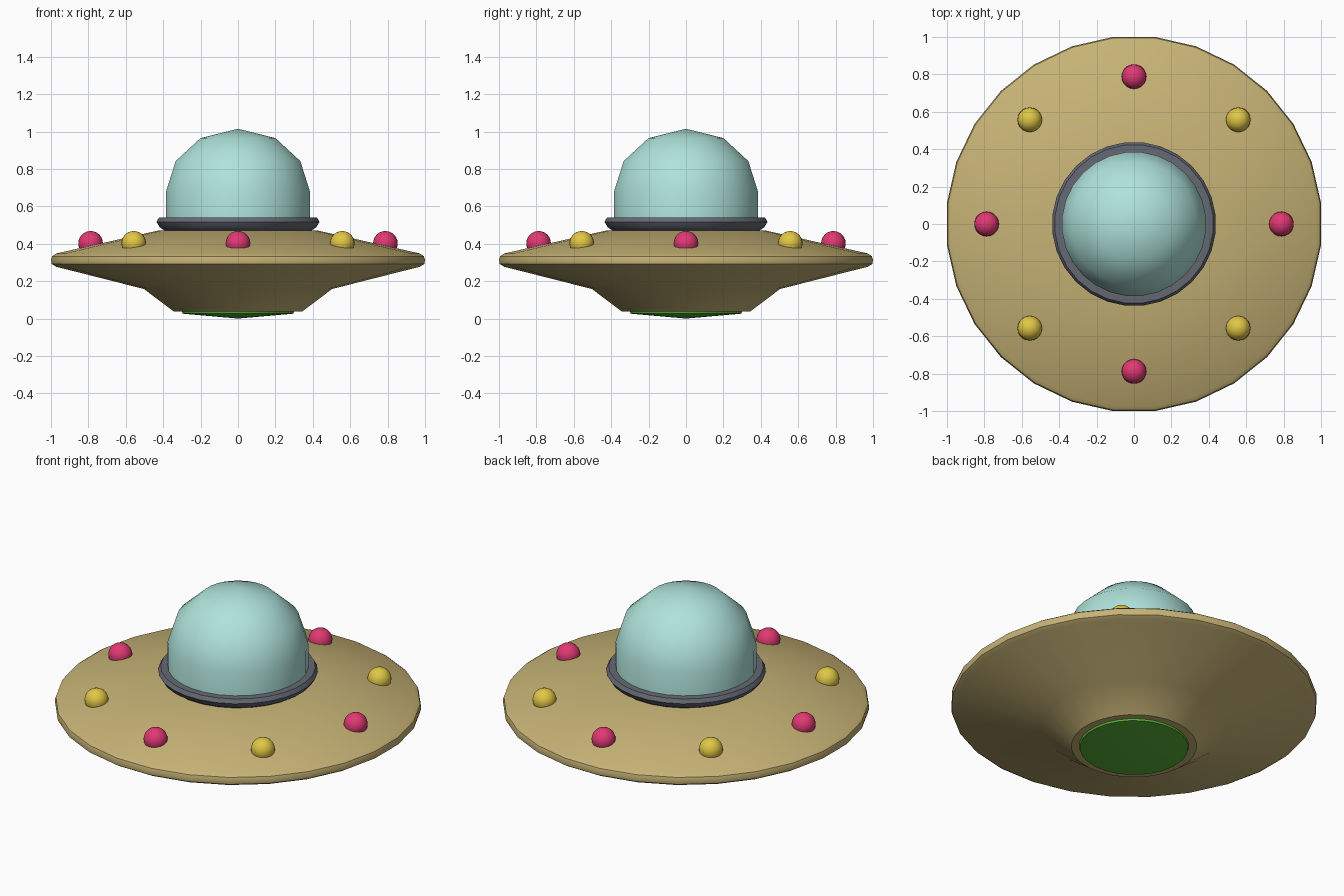
import bpy, bmesh, math

if "Cube" in bpy.data.objects:
    bpy.data.objects.remove(bpy.data.objects["Cube"])

SIDES = 28
HALF = math.pi / SIDES


def material(name, rgb):
    m = bpy.data.materials.new(name)
    m.diffuse_color = (*rgb, 1)
    m.use_nodes = True
    m.node_tree.nodes["Principled BSDF"].inputs["Base Color"].default_value = m.diffuse_color
    return m


GOLD = material("gold_hull", (0.57, 0.45, 0.18))
MINT = material("mint_glass", (0.43, 0.77, 0.71))
SLATE = material("slate_collar", (0.13, 0.14, 0.17))
GREEN = material("green_glow", (0.10, 0.45, 0.04))
PINK = material("pink_light", (0.75, 0.04, 0.17))
YELLOW = material("yellow_light", (0.75, 0.57, 0.06))


def finish(name, bm, mat, angle):
    bmesh.ops.recalc_face_normals(bm, faces=bm.faces)
    mesh = bpy.data.meshes.new(name)
    bm.to_mesh(mesh)
    bm.free()
    mesh.materials.append(mat)
    ob = bpy.data.objects.new(name, mesh)
    bpy.context.collection.objects.link(ob)
    bpy.ops.object.select_all(action='DESELECT')
    ob.select_set(True)
    bpy.context.view_layer.objects.active = ob
    bpy.ops.object.shade_smooth_by_angle(angle=math.radians(angle))
    return ob


def lathe(name, profile, mat, angle=35):
    """Revolve (radius, z) points; flat sides face the x and y axes."""
    bm = bmesh.new()
    rings = []
    for r, z in profile:
        if r == 0:
            rings.append([bm.verts.new((0, 0, z))] * SIDES)
            continue
        R = r / math.cos(HALF)
        rings.append([bm.verts.new((R * math.cos((2 * i + 1) * HALF),
                                    R * math.sin((2 * i + 1) * HALF), z))
                      for i in range(SIDES)])
    for a, b in zip(rings, rings[1:]):
        for i in range(SIDES):
            j = (i + 1) % SIDES
            corners = list(dict.fromkeys((a[i], a[j], b[j], b[i])))
            bm.faces.new(corners)
    return finish(name, bm, mat, angle)


# Saucer hull with rounded rim
lathe("saucer_hull", [(0, 0.037), (0.342, 0.037), (0.503, 0.158), (0.972, 0.277),
                      (0.996, 0.292), (1.0, 0.312), (0.994, 0.333), (0.972, 0.348),
                      (0.42, 0.472), (0, 0.472)], GOLD)

# Collar around the dome
lathe("dome_collar", [(0.36, 0.47), (0.395, 0.472), (0.418, 0.487), (0.436, 0.517),
                      (0.422, 0.54), (0.36, 0.542)], SLATE)

# Glass dome
lathe("glass_dome", [(0.384, 0.50), (0.384, 0.682), (0.333, 0.842),
                     (0.2, 0.965), (0, 1.015)], MINT, 45)

# Glowing disc on the underside
lathe("underside_glow", [(0, 0.04), (0.30, 0.04), (0.296, 0.026), (0, 0)], GREEN)

# Ring of alternating lights
for k in range(8):
    a = k * math.pi / 4
    bm = bmesh.new()
    bmesh.ops.create_uvsphere(bm, u_segments=20, v_segments=12, radius=0.066)
    bmesh.ops.translate(bm, verts=bm.verts,
                        vec=(0.788 * math.cos(a), 0.788 * math.sin(a), 0.402))
    finish(f"rim_light_{k + 1}", bm, YELLOW if k % 2 else PINK, 60)
